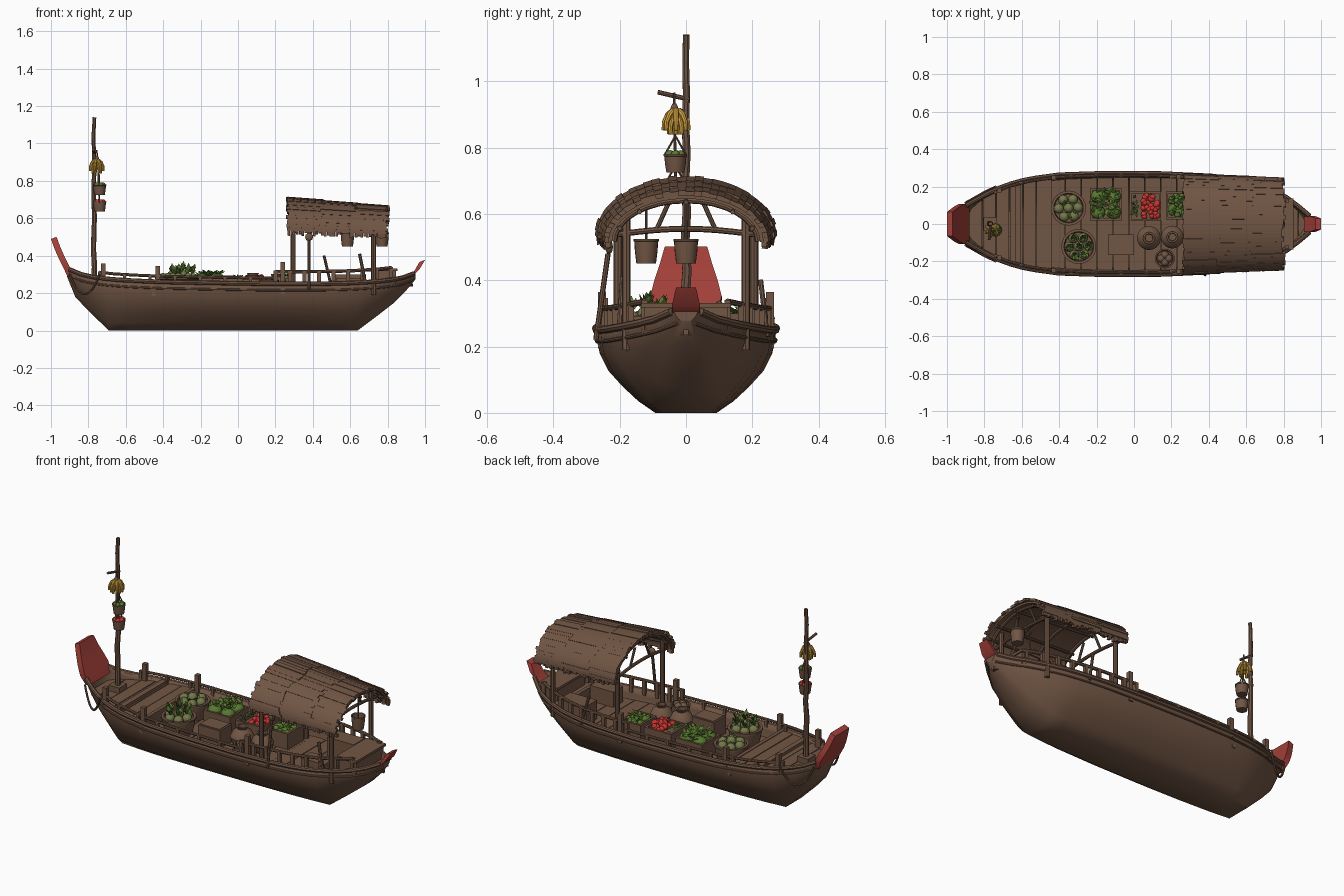
import bpy, bmesh, math, random
from mathutils import Vector, Matrix

if "Cube" in bpy.data.objects:
    bpy.data.objects.remove(bpy.data.objects["Cube"])
random.seed(4)
R = random.uniform

def mat(name, c):
    m = bpy.data.materials.new(name)
    m.diffuse_color = (*c, 1)
    m.use_nodes = True
    m.node_tree.nodes["Principled BSDF"].inputs["Base Color"].default_value = m.diffuse_color
    return m
WOOD = mat("brown wood", (0.165, 0.092, 0.058))
RED = mat("red paint", (0.36, 0.05, 0.04))
GREEN = mat("leaf green", (0.10, 0.19, 0.03))
OLIVE = mat("melon olive", (0.17, 0.19, 0.07))
YELLOW = mat("banana yellow", (0.68, 0.38, 0.05))
TOMATO = mat("tomato red", (0.58, 0.035, 0.03))

def finish(name, me, m, angle=35):
    me.materials.append(m)
    for p in me.polygons:
        p.use_smooth = True
    me.set_sharp_from_angle(angle=math.radians(angle))
    o = bpy.data.objects.new(name, me)
    bpy.context.collection.objects.link(o)
    return o

def mesh(name, vs, fs, m, angle=35):
    me = bpy.data.meshes.new(name)
    me.from_pydata([tuple(v) for v in vs], [], fs)
    bm = bmesh.new(); bm.from_mesh(me)
    bmesh.ops.recalc_face_normals(bm, faces=bm.faces)
    bm.to_mesh(me); bm.free()
    return finish(name, me, m, angle)

CUBE = [(0, 1, 3, 2), (4, 6, 7, 5), (0, 4, 5, 1), (2, 3, 7, 6), (0, 2, 6, 4), (1, 5, 7, 3)]
def slabs(name, groups, m):
    """each group holds 8 corner points"""
    vs, fs = [], []
    for g in groups:
        fs += [tuple(i + len(vs) for i in f) for f in CUBE]
        vs += g
    return mesh(name, vs, fs, m)

def corners(c, s):
    return [(c[0] + i * s[0] / 2, c[1] + j * s[1] / 2, c[2] + k * s[2] / 2)
            for i in (-1, 1) for j in (-1, 1) for k in (-1, 1)]

def tube(name, pts, r, m, taper=1.0):
    cu = bpy.data.curves.new(name, 'CURVE')
    cu.dimensions = '3D'; cu.bevel_depth = r; cu.bevel_resolution = 2; cu.use_fill_caps = True
    sp = cu.splines.new('POLY'); sp.points.add(len(pts) - 1)
    for i, p in enumerate(pts):
        sp.points[i].co = (*p, 1)
        sp.points[i].radius = 1 + (taper - 1) * i / (len(pts) - 1)
    t = bpy.data.objects.new("tmp", cu)
    bpy.context.collection.objects.link(t)
    bpy.context.view_layer.update()
    me = bpy.data.meshes.new_from_object(t.evaluated_get(bpy.context.evaluated_depsgraph_get()))
    bpy.data.objects.remove(t)
    me.materials.clear()
    return finish(name, me, m)

def lathe(name, prof, c, m, n=20):
    vs = [(c[0] + r * math.cos(a * math.tau / n), c[1] + r * math.sin(a * math.tau / n), c[2] + z)
          for r, z in prof for a in range(n)]
    fs = [(i * n + a, i * n + (a + 1) % n, (i + 1) * n + (a + 1) % n, (i + 1) * n + a)
          for i in range(len(prof) - 1) for a in range(n)]
    fs += [tuple(range(n)), tuple(range((len(prof) - 1) * n, len(prof) * n))]
    return mesh(name, vs, fs, m)

def bucket(name, c, r, h, n=20, flare=0.82):
    return lathe(name, [(r * flare, 0), (r * .95, h * .5), (r, h * .88), (r * 1.06, h * .9), (r * 1.06, h),
                        (r * .9, h), (r * .85, h * .6)], c, WOOD, n)

def blobs(name, items, m):
    bm = bmesh.new()
    for p, s in items:
        bmesh.ops.create_icosphere(bm, subdivisions=2, radius=1, matrix=Matrix.Translation(p) @ Matrix.Diagonal((*s, 1)))
    me = bpy.data.meshes.new(name); bm.to_mesh(me); bm.free()
    return finish(name, me, m, 60)

def leaves(name, c, spread, n, length, m=GREEN, up=.5):
    vs, fs = [], []
    for _ in range(n):
        b = Vector(c) + Vector((R(-1, 1) * spread[0], R(-1, 1) * spread[1], R(0, .015)))
        a = R(0, math.tau)
        d = Vector((math.cos(a), math.sin(a), R(up * .5, up * 1.5))).normalized() * length * R(.7, 1.1)
        w = Vector((-math.sin(a), math.cos(a), 0)) * length * .28
        k = len(vs)
        vs += [b, b + d * .5 + w, b + d, b + d * .5 - w, b + d * .5 + Vector((0, 0, length * .15))]
        fs += [(k, k + 1, k + 4), (k + 1, k + 2, k + 4), (k + 2, k + 3, k + 4), (k + 3, k, k + 4), (k, k + 3, k + 2, k + 1)]
    return mesh(name, vs, fs, m)

# Hull: stations of x, half width, keel height, gunwale height
ST = [(-.915, .09, .29, .335), (-.87, .115, .18, .31), (-.8, .155, .105, .29), (-.69, .207, 0, .275), (-.57, .24, 0, .267),
      (-.4, .264, 0, .26), (-.15, .272, 0, .255), (.15, .27, 0, .25), (.4, .258, 0, .25), (.55, .238, 0, .252),
      (.64, .217, 0, .256), (.74, .182, .075, .262), (.83, .135, .145, .272), (.9, .078, .215, .287), (.95, .035, .275, .31)]
SEC = [(0, 0), (.34, 0), (.53, .14), (.71, .32), (.86, .5), (.955, .7), (.99, .86), (1, 1)]
def lerp_table(t, x, col, key=0):
    if x <= t[0][key]: return t[0][col]
    for a, b in zip(t, t[1:]):
        if x <= b[key]:
            f = (x - a[key]) / (b[key] - a[key]) if b[key] != a[key] else 0
            return a[col] + f * (b[col] - a[col])
    return t[-1][col]
def zg(x): return lerp_table(ST, x, 3)
def half(x, z=9):
    k = lerp_table(ST, x, 2)
    return lerp_table(ST, x, 1) * lerp_table(SEC, (z - k) / (zg(x) - k), 0, 1)

ring = [(-y, t) for y, t in SEC[:0:-1]] + SEC
n = len(ring)
vs = [(x, y * w, k + t * (g - k)) for x, w, k, g in ST for y, t in ring]
fs = [(i * n + j, i * n + j + 1, (i + 1) * n + j + 1, (i + 1) * n + j) for i in range(len(ST) - 1) for j in range(n - 1)]
fs += [tuple(range(n)), tuple(range((len(ST) - 1) * n, len(ST) * n))]
hull = mesh("hull", vs, fs, WOOD, 40)
so = hull.modifiers.new("wall", 'SOLIDIFY'); so.thickness = .014; so.offset = -1

# Gunwales, strakes and side rails with their posts
xs = [-.9 + i * 1.84 / 30 for i in range(31)]
rx = [-.74 + i * .94 / 14 for i in range(15)]
cx = [.2 + i * .62 / 8 for i in range(9)]
for s, side in ((-1, "front"), (1, "back")):
    tube(side + "_gunwale", [(x, s * half(x), zg(x)) for x in xs], .012, WOOD)
    tube(side + "_strake", [(x, s * (half(x, zg(x) - .035) + .001), zg(x) - .035) for x in xs], .006, WOOD)
    tube(side + "_rail", [(x, s * (half(x) - .012), zg(x) + .03) for x in rx], .008, WOOD)
    tube(side + "_cabin_rail", [(x, s * (half(x) - .015), zg(x) + .065) for x in cx], .009, WOOD)
    posts = [corners((x, s * (half(x) - .012), zg(x) + .01), (.016, .016, .05)) for x in rx[::2]]
    posts += [corners((x, s * (half(x) - .015), zg(x) + .025), (.02, .018, .09)) for x in cx]
    posts += [corners((x, s * (half(x) - .012), zg(x) + .03), (.024, .024, h)) for x, h in ((-.72, .1), (-.43, .11), (.24, .17))]
    slabs(side + "_rail_posts", posts, WOOD)
    # Mooring rope swag by the tall end
    tube(side + "_rope", [(-.9 + .16 * t, s * (half(-.9 + .16 * t) + .016), .3 - .42 * t * (1 - t)) for t in [i / 12 for i in range(13)]], .006, WOOD)

# Decks made of cross planks
def deck(name, x0, x1, z, w):
    g, x = [], x0
    while x < x1 - .01:
        e = min(x + w, x1)
        a, b = half(x, z - .02) - .008, half(e - .004, z - .02) - .008
        dz = R(-.002, .002)
        g.append([(px, sy * h, pz + dz) for px, h in ((x, a), (e - .004, b)) for sy in (-1, 1) for pz in (z - .016, z)])
        x = e
    slabs(name, g, WOOD)
deck("tall_end_deck", -.88, -.45, .262, .072)
deck("hold_floor", -.45, .7, .19, .085)
deck("low_end_deck", .7, .94, .25, .06)
slabs("deck_edge_beams", [corners((-.45, 0, .225), (.02, .5, .08)), corners((.7, 0, .22), (.02, .36, .07)),
                          corners((-.62, 0, .268), (.03, .42, .018))], WOOD)
slabs("bench_box", [corners((.79, 0, .287), (.11, .25, .07)), corners((.79, 0, .325), (.125, .27, .014))], WOOD)
slabs("cabin_lockers", [corners((.6, .13, .245), (.17, .1, .11)), corners((.6, -.13, .235), (.15, .09, .09))], WOOD)

# Red end boards swept from x, z, half width
def board(name, sec, t):
    vs = [(x + dx, s * h, z + dx * .4) for x, z, h in sec for dx in (-t / 2, t / 2) for s in (-1, 1)]
    fs = [(4 * i + a, 4 * i + b, 4 * i + 4 + b, 4 * i + 4 + a) for i in range(len(sec) - 1) for a, b in ((0, 1), (1, 3), (3, 2), (2, 0))]
    e = 4 * len(sec) - 4
    mesh(name, vs, fs + [(0, 1, 3, 2), (e, e + 1, e + 3, e + 2)], RED)
board("tall_end_board", [(-.895, .29, .09), (-.92, .345, .108), (-.945, .395, .095), (-.965, .44, .08), (-.985, .495, .064)], .03)
board("low_end_board", [(.925, .29, .04), (.955, .32, .042), (.985, .372, .03)], -.03)

# Thatched canopy: shell, ragged layers, fringe, ribs
def arc(x, a, off=0):
    f = (x - .26) / .55
    return (x, (.262 - .022 * f + off) * math.cos(a), .535 - .02 * f + (.167 - .02 * f + off) * math.sin(a))
def patch(x0, x1, a0, a1, lo, hi):
    return [arc(x, a, o) for x in (x0, x1) for a in (a0, a1) for o in (lo, hi)]
N = 32
da = math.pi / N
slabs("canopy_shell", [patch(.27, .79, i * da, (i + 1) * da, -.018, 0) for i in range(N)], WOOD)
slabs("canopy_thatch", [patch(x0 + R(-.008, .004), x1 + R(-.012, .012), i * da, (i + 1) * da, -.008, o + R(-.002, .003))
                        for x0, x1, o in ((.265, .45, .012), (.43, .63, .009), (.61, .80, .006)) for i in range(N)], WOOD)
fringe = []
for i in range(36):
    x = .265 + i * .015
    for b, s in ((0, -1), (math.pi, 1)):
        fringe.append(patch(x, x + .014, b, b + s * R(.02, .16), -.012, R(.004, .01)))
slabs("canopy_fringe", fringe, WOOD)
for i, x in enumerate((.29, .46, .62, .76)):
    tube(f"canopy_rib_{i}", [arc(x, k * math.pi / 16, -.025) for k in range(17)], .009, WOOD)
for i, a in enumerate((.35, .85, 1.57, 2.29, 2.79)):
    tube(f"canopy_purlin_{i}", [arc(.27, a, -.028), arc(.79, a, -.028)], .007, WOOD)
for x, y in ((.295, .205), (.725, .18)):
    for s in (-1, 1):
        tube("canopy_post", [(x, s * y, .19), (x, s * y, .61)], .013, WOOD)
        tube("canopy_brace", [(x, s * .09, .55), (x, s * .045, .65)], .007, WOOD)
    tube("canopy_crossbeam", [(x, -.23 + .046 * k, .535 + .02 * math.sin(k * math.pi / 10)) for k in range(11)], .009, WOOD)
# Hanging buckets under the canopy
for x, y in ((.585, -.12), (.77, 0)):
    bucket("hanging_bucket", (x, y, .45), .036, .075)
    tube("bucket_cord", [(x, y, .5), (x, y, .65)], .004, WOOD)
# Oars leaning on the side
tube("oar_shaft", [(.38, -.272, .22), (.38, -.235, .48)], .008, WOOD)
blobs("oar_knob", [((.38, -.232, .5), (.022, .012, .022))], WOOD)
tube("short_pole", [(.68, -.2, .26), (.65, -.19, .41)], .009, WOOD)
tube("back_pole", [(.5, .245, .23), (.46, .225, .4)], .008, WOOD)

# Mast with cross stick, bananas and hanging baskets
tube("mast", [(-.77 + .003 * math.sin(i * 2), .003 * math.cos(i * 3), .25 + i * .089) for i in range(11)], .016, WOOD, .65)
tube("mast_stick", [(-.765, .01, .945), (-.775, -.085, .967)], .007, WOOD)
slabs("mast_step", [corners((-.77, 0, .275), (.07, .07, .035))], WOOD)
tube("hanging_cord", [(-.755, -.035, .965), (-.75, -.035, .9), (-.74, -.03, .64)], .004, WOOD)
blobs("banana_stem", [((-.755, -.035, .915), (.012, .012, .02))], WOOD)
for k in range(14):
    a, r = k * math.tau / 7, (.038, .022)[k // 7]
    p = [(-.757 + math.cos(a) * r * f, -.03 + math.sin(a) * r * f, .912 - d - .012 * (k // 7))
         for f, d in ((.2, 0), (.65, .012), (.95, .035), (1, .06))]
    tube("banana", p, .0095, YELLOW, .7)
for z, m in ((.725, GREEN), (.635, TOMATO)):
    bucket("mast_basket", (-.74, -.032, z), .034, .055, 14)
    blobs("mast_basket_fruit", [((-.74 + .018 * math.cos(a), -.032 + .018 * math.sin(a), z + .053), (.014,) * 3) for a in range(6)], m)
    for s in (-1, 1):
        tube("basket_cord", [(-.74, -.032 + s * .034, z + .05), (-.742, -.032, z + .11)], .003, WOOD)

# Round baskets of fruit
for (x, y), nm in (((-.35, .085), "melon"), ((-.295, -.12), "pineapple")):
    bucket(nm + "_basket", (x, y, .19), .088, .095, 24)
    pts = [(x + r * math.cos(a + r), y + r * math.sin(a + r), z) for r, z, c in ((.052, .28, 6), (0, .297, 1)) for a in [i * math.tau / c for i in range(c)]]
    blobs(nm + "_fruit", [(p, (.027, .027, .028)) for p in pts], OLIVE)
    if nm == "pineapple":
        for p in pts:
            leaves("pineapple_crown", (p[0], p[1], p[2] + .02), (.004, .004), 9, .045, GREEN, 2.2)
    else:
        leaves("melon_leaves", (x, y, .29), (.05, .05), 8, .03)

# Square crates with walls
def crate(name, x, y, w, d, h):
    z, t = .19 + h / 2, .012
    g = [corners((x + s * (w - t) / 2, y, z), (t, d, h)) for s in (-1, 1)]
    g += [corners((x, y + s * (d - t) / 2, z), (w, t, h)) for s in (-1, 1)]
    g += [corners((x, y, .19 + h * .6), (w - t, d - t, .01))]
    slabs(name, g, WOOD)
def heap(x, y, w, d, z, r):
    return [((x + R(-w, w), y + R(-d, d), z + R(0, r)), (r, r, r)) for _ in range(36)]
crate("lettuce_crate", -.15, .105, .17, .17, .09)
blobs("lettuce_heads", [((-.15 + i * .042, .105 + j * .042, .275), (.04, .038, .03)) for i in (-1, 1) for j in (-1, 1)], GREEN)
leaves("lettuce_leaves", (-.15, .115, .285), (.06, .065), 45, .05)
crate("tomato_crate", .06, .095, .17, .16, .09)
blobs("tomatoes", heap(.085, .095, .04, .058, .27, .016), TOMATO)
leaves("tomato_crate_greens", (.005, .095, .272), (.015, .055), 16, .03)
crate("greens_crate", .235, .1, .13, .15, .09)
blobs("green_limes", heap(.235, .1, .042, .052, .265, .016), GREEN)
leaves("crate_greens", (.235, .1, .28), (.04, .05), 18, .035)
crate("empty_box", -.07, -.11, .14, .11, .1)
slabs("box_lid", [corners((-.07, -.11, .288), (.12, .09, .01))], WOOD)

# Clay pots and a small basket
POT = [(.035, 0), (.058, .03), (.064, .06), (.05, .09), (.026, .105), (.032, .118), (.022, .118), (.02, .1)]
for x, y, s in ((.08, -.075, 1), (.205, -.07, .95)):
    lathe("storage_pot", [(r * s, z * s) for r, z in POT], (x, y, .19), WOOD, 24)
bucket("small_basket", (.165, -.185, .19), .05, .08)
blobs("small_basket_goods", [((.165 + .02 * math.cos(a * 1.57), -.185 + .02 * math.sin(a * 1.57), .262), (.022,) * 3) for a in range(4)], WOOD)
